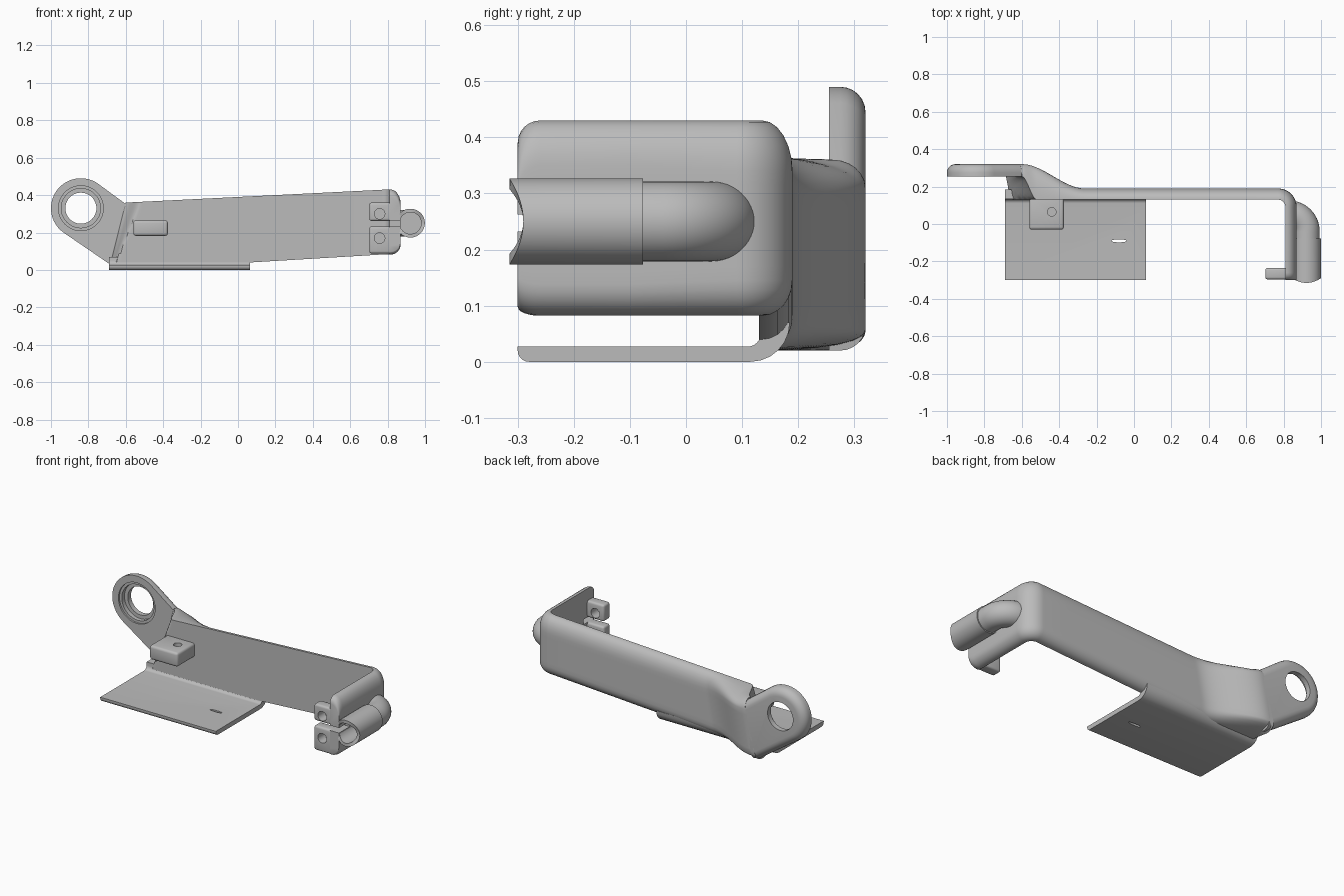
import bpy, bmesh, math
from mathutils import Vector, Matrix

cube = bpy.data.objects.get("Cube")
if cube:
    bpy.data.objects.remove(cube, do_unlink=True)

grey = bpy.data.materials.new("plain grey")
grey.use_nodes = True
grey.diffuse_color = (0.5, 0.5, 0.5, 1)
grey.node_tree.nodes["Principled BSDF"].inputs["Base Color"].default_value = (0.5, 0.5, 0.5, 1)


def finish(name, bm):
    bmesh.ops.recalc_face_normals(bm, faces=bm.faces)
    me = bpy.data.meshes.new(name)
    bm.to_mesh(me)
    bm.free()
    ob = bpy.data.objects.new(name, me)
    bpy.context.collection.objects.link(ob)
    me.materials.append(grey)
    return ob


def activate(ob):
    bpy.ops.object.select_all(action='DESELECT')
    ob.select_set(True)
    bpy.context.view_layer.objects.active = ob


def smooth(ob, angle=35):
    activate(ob)
    bpy.ops.object.shade_smooth_by_angle(angle=math.radians(angle))


def box(name, lo, hi, bevel=0.0):
    bm = bmesh.new()
    lo, hi = Vector(lo), Vector(hi)
    bmesh.ops.create_cube(bm, size=1, matrix=Matrix.Translation((lo + hi) / 2) @ Matrix.Diagonal((*(hi - lo), 1)))
    if bevel:
        bmesh.ops.bevel(bm, geom=bm.edges[:], offset=bevel, segments=3, profile=0.5, affect='EDGES')
    return finish(name, bm)


def cylinder(name, centre, r, depth, axis='Y', stretch=1.0):
    bm = bmesh.new()
    turn = Matrix.Rotation(math.pi / 2, 4, 'X') if axis == 'Y' else Matrix()
    bmesh.ops.create_cone(bm, cap_ends=True, segments=48, radius1=r, radius2=r, depth=depth,
                          matrix=Matrix.Translation(centre) @ Matrix.Diagonal((stretch, 1, 1, 1)) @ turn)
    return finish(name, bm)


def cut(ob, *cutters):
    for c in cutters:
        c.hide_render = True
        activate(ob)
        m = ob.modifiers.new("cut", 'BOOLEAN')
        m.operation, m.object, m.solver = 'DIFFERENCE', c, 'EXACT'
        bpy.ops.object.modifier_apply(modifier=m.name)
        bpy.data.objects.remove(c, do_unlink=True)


def loft(name, rings, closed=False):
    """Skin a list of equal rings; cap the ends, or join last to first."""
    bm = bmesh.new()
    rows = [[bm.verts.new(p) for p in ring] for ring in rings]
    pairs = list(zip(rows, rows[1:]))
    if closed:
        pairs.append((rows[-1], rows[0]))
    for a, b in pairs:
        for i in range(len(a)):
            j = (i + 1) % len(a)
            bm.faces.new((a[i], a[j], b[j], b[i]))
    if not closed:
        bm.faces.new(rows[0])
        bm.faces.new(rows[-1])
    return finish(name, bm)


def ease(v):
    v = min(1, max(0, v))
    return v * v * (3 - 2 * v)


# Arm: upright strip with a tilted step back at one end and a rounded corner at the other
def section(zt, zb, rz):
    pts = [(0, zb + (zt - zb) * i / 10) for i in range(11)]
    arc = [math.radians(a) for a in range(0, 91, 15)]
    pts += [(0.1 + 0.9 * math.sin(a), zt - rz * (1 - math.cos(a))) for a in arc]
    lo, hi = zb + rz * 0.7, zt - rz
    pts += [(1, hi + (lo - hi) * i / 8) for i in range(1, 8)]
    pts += [(0.1 + 0.9 * math.cos(a), zb + rz * 0.7 * (1 - math.sin(a))) for a in arc]
    return pts


def straight_ring(x):
    zt, zb = 0.39 + 0.05 * x, max(0.02, 0.036 + 0.06 * x)
    ring = []
    for t, z in section(zt, zb, 0.05 + 0.04 * ease((x + 0.6) / 0.4)):
        h = max(0, 1 - z / 0.36)
        px = x - 0.09 * h * (1 - ease((x + 0.6) / 0.4))
        front_end = -0.52 - 0.15 * h
        front_start = -0.6 - 0.09 * h
        front = 0.13 + 0.125 * ease((front_end - px) / (front_end - front_start))
        rear = 0.19 + 0.13 * ease((-0.25 - 0.07 * h - px) / 0.34)
        ring.append((px, front + t * (rear - front), z))
    return ring


rings = [straight_ring(-0.6 + 0.01 * i) for i in range(40)]
rings += [straight_ring(-0.2 + 0.97 * i / 6) for i in range(7)]
for i in range(1, 13):
    a = math.pi / 2 * (1 - i / 12)
    rings.append([(0.77 + (0.04 + 0.06 * t) * math.cos(a), 0.09 + (0.04 + 0.06 * t) * math.sin(a), z)
                  for t, z in section(0.43, 0.082, 0.09)])
for d in [0.2, 0.04, 0.03, 0.02, 0.012, 0.006, 0.002, 0]:
    drop = 0.04 - math.sqrt(max(0, 0.0016 - max(0, 0.04 - d) ** 2))
    rings.append([(0.81 + 0.06 * t, d - 0.3, z)
                  for t, z in section(0.43 - drop, 0.082 + drop * 0.4, 0.08)])
arm = loft("arm", rings)
slot = ((0.68, -0.34, 0.232), (0.88, -0.2, 0.262))
cut(arm, box("slot_cutter", *slot))
smooth(arm)

# Ring-shaped ear with a stepped hole
CX, CZ = -0.84, 0.33
outline = [(CX + 0.16 * math.cos(math.radians(a)), CZ + 0.16 * math.sin(math.radians(a)))
           for a in [55 + 181 * i / 36 for i in range(37)]]
outline += [(-0.682, 0.028), (-0.655, 0.02), (-0.6, 0.352)]
bm = bmesh.new()
front = [bm.verts.new((x, 0.255, z)) for x, z in outline]
rear = [bm.verts.new((x, 0.32, z)) for x, z in outline]
bm.faces.new(front)
bm.faces.new(rear)
n = len(outline)
for i in range(n):
    j = (i + 1) % n
    bm.faces.new((front[i], front[j], rear[j], rear[i]))
bmesh.ops.recalc_face_normals(bm, faces=bm.faces)
rim = [e for e in bm.edges if all(v.co.y > 0.3 for v in e.verts) and min(v.co.x for v in e.verts) < -0.66]
bmesh.ops.bevel(bm, geom=rim, offset=0.045, segments=6, profile=0.5, affect='EDGES')
ear = finish("ear", bm)
cut(ear, cylinder("hole_cutter", (CX, 0.28, CZ), 0.083, 0.3),
    cylinder("step_cutter", (CX, 0.25, CZ), 0.105, 0.08),
    cylinder("lip_cutter", (CX, 0.25, CZ), 0.12, 0.03))
smooth(ear)

# Base plate curling up into the arm
arc = [math.radians(a) for a in range(0, 91, 15)]
profile = [(-0.3, 0.027), (-0.3, 0.02)]
profile += [(-0.28 - 0.02 * math.cos(a), 0.02 - 0.02 * math.sin(a)) for a in arc[1:]]
profile += [(0.115 + 0.07 * math.sin(a), 0.07 - 0.07 * math.cos(a)) for a in arc]
profile += [(0.133, 0.07)]
profile += [(0.11 + 0.023 * math.cos(a), 0.05 - 0.023 * math.sin(a)) for a in arc]
plate = loft("base_plate", [[(x, y, z) for y, z in profile] for x in (-0.69, 0.065)])
cut(plate, cylinder("plate_slot_cutter", (-0.08, -0.09, 0.01), 0.008, 0.1, 'Z', 5))
smooth(plate)

# Block on the arm with a vertical hole
block = box("mount_block", (-0.56, -0.03, 0.182), (-0.375, 0.15, 0.265), 0.014)
cut(block, cylinder("block_hole_cutter", (-0.44, 0.065, 0.25), 0.023, 0.1, 'Z'))
smooth(block)

# Clamp lugs with screw holes
for name, z0, z1, hz in (("lower_lug", 0.088, 0.232, 0.17), ("upper_lug", 0.262, 0.36, 0.3)):
    lug = box(name, (0.702, -0.296, z0), (0.835, -0.235, z1), 0.012)
    cut(lug, cylinder("lug_hole_cutter", (0.757, -0.27, hz), 0.028, 0.2))
    smooth(lug)

# Split sleeve with a scooped mouth
TX, TZ = 0.922, 0.25
angles = [2 * math.pi * i / 48 for i in range(48)]


def sleeve_ring(r, mouth):
    return [(TX + r * math.cos(a), (-0.29 - 0.025 * math.sin(a) ** 2) if mouth else -0.077,
             TZ + r * math.sin(a)) for a in angles]


sleeve = loft("sleeve", [sleeve_ring(r, m) for r, m in
                         ((0.077, True), (0.077, False), (0.058, False), (0.058, True))], closed=True)
cut(sleeve, box("sleeve_slot_cutter", *slot))
smooth(sleeve)

# Elbow running from the sleeve into the arm
path = [((TX, -0.1), 0), ((TX, -0.04), 0)]
path += [((0.827 + 0.095 * math.cos(b), -0.04 + 0.095 * math.sin(b)), b)
         for b in [math.pi / 2 * i / 14 for i in range(1, 15)]]
elbow = loft("elbow", [[(x + 0.071 * math.cos(a) * math.cos(b), y + 0.071 * math.cos(a) * math.sin(b),
                         TZ + 0.071 * math.sin(a)) for a in angles] for (x, y), b in path])
smooth(elbow)
